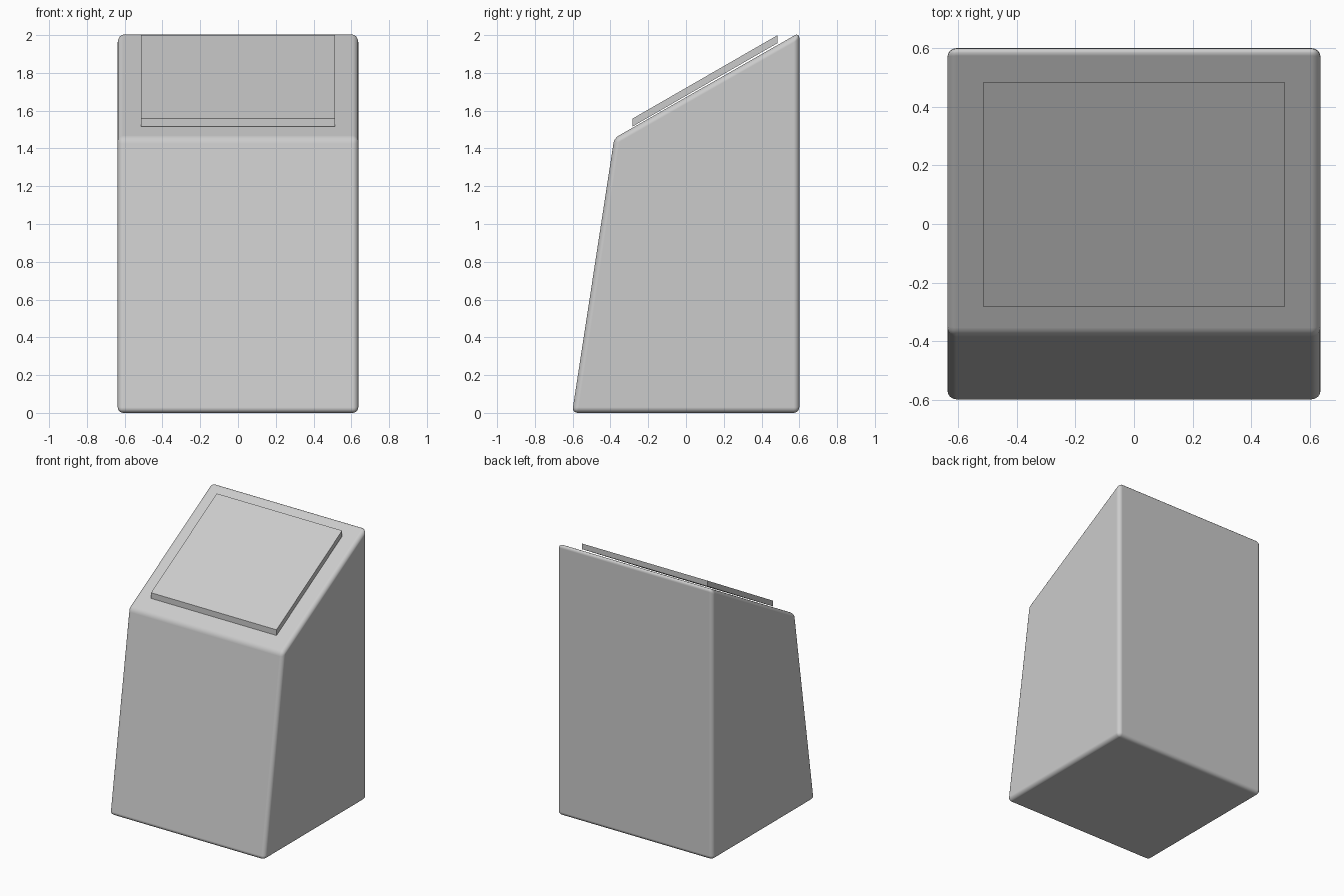
import bpy, bmesh

if "Cube" in bpy.data.objects:
    bpy.data.objects.remove(bpy.data.objects["Cube"])


def extrude_profile(name, profile, half_width):
    """Extrude a closed (y, z) profile symmetrically along x."""
    bm = bmesh.new()
    face = bm.faces.new([bm.verts.new((-half_width, y, z)) for y, z in profile])
    side = bmesh.ops.extrude_face_region(bm, geom=[face])["geom"]
    verts = [v for v in side if isinstance(v, bmesh.types.BMVert)]
    bmesh.ops.translate(bm, verts=verts, vec=(2 * half_width, 0, 0))
    bmesh.ops.recalc_face_normals(bm, faces=bm.faces)
    mesh = bpy.data.meshes.new(name)
    bm.to_mesh(mesh)
    bm.free()
    obj = bpy.data.objects.new(name, mesh)
    bpy.context.collection.objects.link(obj)
    return obj


# Pedestal body with leaning front and sloped top, softened edges
body = extrude_profile("pedestal_body",
                       [(-0.603, 0), (0.6, 0), (0.6, 2.013), (-0.38, 1.454)], 0.637)
bevel = body.modifiers.new("soft_edges", 'BEVEL')
bevel.width = 0.03
bevel.segments = 4
bevel.limit_method = 'ANGLE'
bevel.angle_limit = 0.3
bevel.harden_normals = True
for poly in body.data.polygons:
    poly.use_smooth = True

# Thin sloped panel hovering just above the top
extrude_profile("top_panel",
                [(-0.283, 1.516), (0.485, 1.958), (0.485, 2.0), (-0.283, 1.558)], 0.514)
